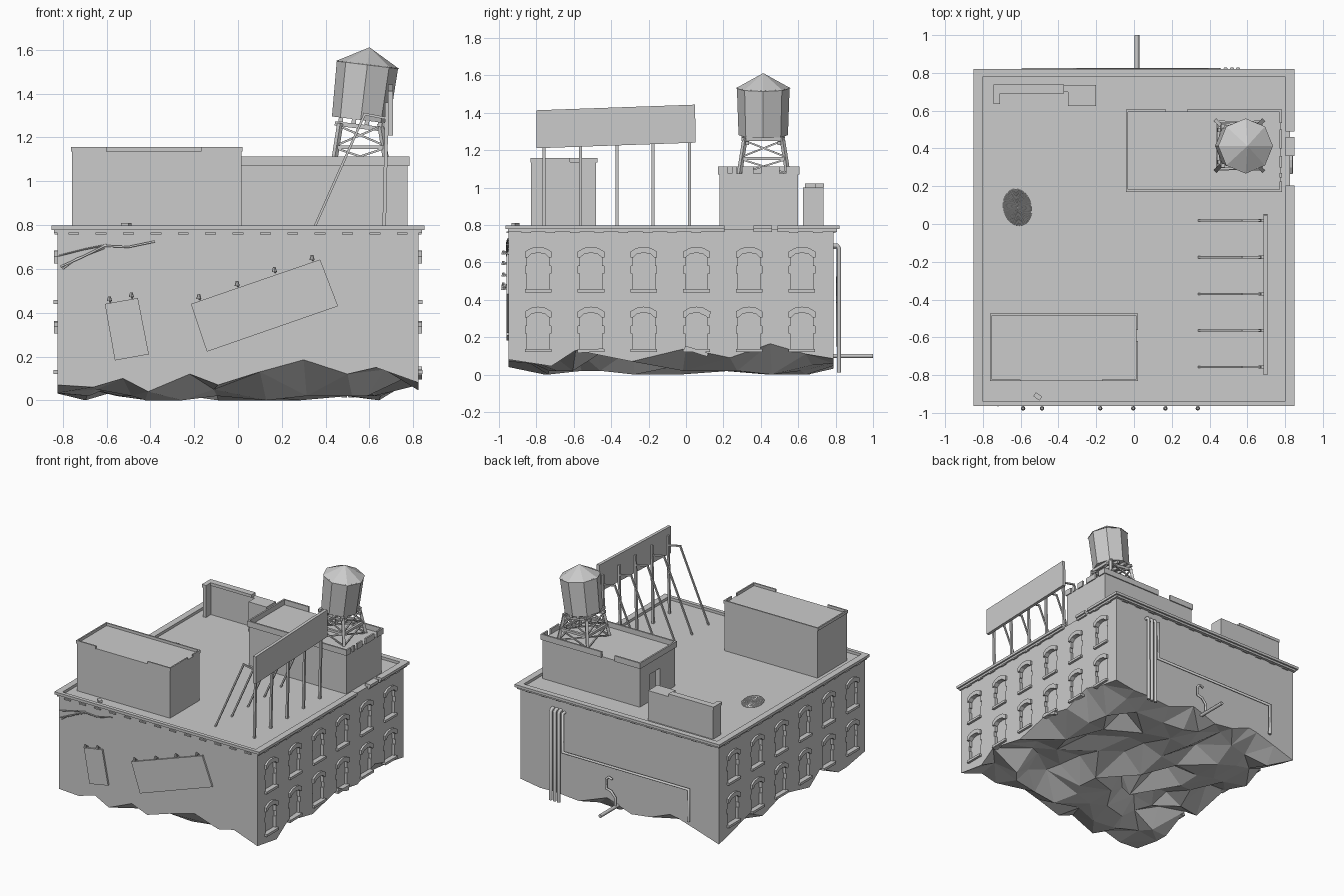
import bpy, bmesh, math, random
from mathutils import Vector, Matrix

if "Cube" in bpy.data.objects:
    bpy.data.objects.remove(bpy.data.objects["Cube"])
random.seed(4)
X, Y0, Y1, ROOF = 0.825, -0.948, 0.788, 0.778

def finish(name, bm):
    bmesh.ops.recalc_face_normals(bm, faces=bm.faces)
    me = bpy.data.meshes.new(name)
    bm.to_mesh(me)
    bm.free()
    ob = bpy.data.objects.new(name, me)
    bpy.context.collection.objects.link(ob)
    return ob

def add_box(bm, x0, x1, y0, y1, z0, z1, rot=None):
    m = Matrix.Translation(((x0+x1)/2, (y0+y1)/2, (z0+z1)/2))
    if rot:
        m = m @ rot
    bmesh.ops.create_cube(bm, size=1, matrix=m @ Matrix.Diagonal((x1-x0, y1-y0, z1-z0, 1)))

def boxes(name, items):
    bm = bmesh.new()
    for b in items:
        add_box(bm, *b)
    return finish(name, bm)

def add_beam(bm, a, b, w):
    a, b = Vector(a), Vector(b)
    d = b - a
    m = Matrix.Translation((a+b)/2) @ d.to_track_quat('Z', 'Y').to_matrix().to_4x4()
    bmesh.ops.create_cube(bm, size=1, matrix=m @ Matrix.Diagonal((w, w, d.length, 1)))

def beams(name, items):
    bm = bmesh.new()
    for a, b, w in items:
        add_beam(bm, a, b, w)
    return finish(name, bm)

def add_prism(bm, a, b):
    # solid between two matching outlines
    va, vb = [bm.verts.new(p) for p in a], [bm.verts.new(p) for p in b]
    bm.faces.new(va)
    bm.faces.new(vb[::-1])
    for i in range(len(a)):
        j = (i+1) % len(a)
        bm.faces.new((va[i], vb[i], vb[j], va[j]))

def pipe(name, pts, r, res=1):
    cu = bpy.data.curves.new(name, 'CURVE')
    cu.dimensions, cu.bevel_depth, cu.bevel_resolution, cu.use_fill_caps = '3D', r, res, True
    sp = cu.splines.new('POLY')
    sp.points.add(len(pts)-1)
    for p, c in zip(sp.points, pts):
        p.co = (*c, 1)
    ob = bpy.data.objects.new(name, cu)
    bpy.context.collection.objects.link(ob)
    bpy.ops.object.select_all(action='DESELECT')
    ob.select_set(True)
    bpy.context.view_layer.objects.active = ob
    bpy.ops.object.convert(target='MESH')

def cut(ob, cutter):
    mod = ob.modifiers.new("cut", 'BOOLEAN')
    mod.operation, mod.object, mod.solver = 'DIFFERENCE', cutter, 'EXACT'
    bpy.context.view_layer.objects.active = ob
    bpy.ops.object.modifier_apply(modifier=mod.name)

# main block with torn, rocky underside
xs = [-X, -.66, -.525, -.41, -.22, -.09, .10, .30, .50, .63, X]
front = [.07, .06, .10, .04, .12, .07, .13, .185, .12, .15, .08]
ys = [Y0, -.72, -.59, -.44, -.29, 0, .235, .45, .64, Y1]
right = [.08, .045, .13, .10, .07, .14, .09, .165, .11, .085]
NX, NY = len(xs)-1, len(ys)-1
bm = bmesh.new()
v = {}
for i, x in enumerate(xs):
    for j, y in enumerate(ys):
        z = random.choice((0.0, .02, .05, .10, .14))
        if j == 0: z = front[i]
        elif i == NX: z = right[j]
        elif i == 0 or j == NY: z = random.uniform(.02, .15)
        dx = random.uniform(-.04, .04) if 0 < i < NX and j else 0
        dy = random.uniform(-.04, .04) if 0 < j < NY and i < NX else 0
        v[i, j] = bm.verts.new((x+dx, y+dy, z))
for i in range(NX):
    for j in range(NY):
        bm.faces.new((v[i, j], v[i, j+1], v[i+1, j+1], v[i+1, j]))
bmesh.ops.triangulate(bm, faces=bm.faces[:])
ext = bmesh.ops.extrude_edge_only(bm, edges=[e for e in bm.edges if e.is_boundary])
for w in ext['geom']:
    if isinstance(w, bmesh.types.BMVert):
        w.co.z = ROOF
bmesh.ops.edgeloop_fill(bm, edges=[e for e in bm.edges if e.is_boundary])
building = finish("building_block", bm)

# windows on both long sides: toothed recess, raised arched head and sill
def mirrored(half):
    return half + [(-y, z) for y, z in reversed(half) if y > 0]
opening = mirrored([(.06, .01), (.06, .10), (.069, .10), (.069, .14), (.06, .14), (.06, .19),
                    (.036, .207), (0, .213)])
head = mirrored([(.072, .185), (.072, .217), (.038, .237), (0, .243)])[:7] + \
    [(-.058, .185), (-.036, .205), (0, .211), (.036, .205), (.058, .185)]
hb, sb, cb = bmesh.new(), bmesh.new(), bmesh.new()
for s in (-1, 1):
    for k in range(6):
        for zb in (.12, .44):
            yc = -.79 + .282*k
            at = lambda prof, x: [(s*x, yc+p, zb+q) for p, q in prof]
            add_prism(hb, at(head, X-.02), at(head, X+.014))
            add_prism(cb, at(opening, X-.022), at(opening, X+.05))
            add_box(sb, s*X-.018, s*X+.018, yc-.071, yc+.071, zb, zb+.018)
finish("window_heads", hb)
finish("window_sills", sb)
cutter = finish("window_cutter", cb)
cut(building, cutter)
bpy.data.objects.remove(cutter)
tilt = lambda deg, ax: Matrix.Rotation(math.radians(deg), 4, ax)
boxes("fallen_stones", [(.80, .84, -.58, -.44, .12, .135, tilt(4, 'X')),
                        (.815, .84, -.01, .12, .115, .135, tilt(-18, 'X')),
                        (.81, .838, .08, .13, .315, .345, tilt(-20, 'X')),
                        (-.53, -.49, -.925, -.90, .795, .81, tilt(-35, 'Z'))])

# cornice with broken gaps on the right, and dentils
corn = []
for z0, z1, o in ((.763, .78, .014), (.778, .798, .026)):
    xo = X + o
    corn += [(-xo, xo, Y0-o+.01, Y0+.012, z0, z1), (-xo, xo, Y1-.01, Y1+o+.006, z0, z1),
             (-xo, -X+.022, Y0, Y1, z0, z1)]
    corn += [(X-.022, xo, a, b, z0, z1) for a, b in ((Y0, .205), (.36, .46), (.49, Y1))]
boxes("cornice", corn)
dent = [(x-.025, x+.025, y-.012, y+.012, .756, .766)
        for y in (Y0, Y1) for x in [-.75+.125*i for i in range(13)]]
dent += [(s*X-.012, s*X+.012, -.88+.13*i, -.83+.13*i, .756, .766)
         for s in (-1, 1) for i in range(13) if s < 0 or i not in (8, 9, 10)]
boxes("cornice_dentils", dent)

# roof houses with thin raised rims
def rim(x0, x1, y0, y1, z0, z1, t, gaps):
    out = []
    for side, lo, hi in (('f', x0, x1), ('b', x0, x1), ('l', y0, y1), ('r', y0, y1)):
        cuts = [lo] + [c for g in gaps.get(side, []) for c in g] + [hi]
        for a, b in zip(cuts[::2], cuts[1::2]):
            out.append({'f': (a, b, y0, y0+t, z0, z1), 'b': (a, b, y1-t, y1, z0, z1),
                        'l': (x0, x0+t, a, b, z0, z1), 'r': (x1-t, x1, a, b, z0, z1)}[side])
    return out
boxes("front_roof_house", [(-.757, .015, -.828, -.48, .77, 1.137)])
boxes("front_roof_house_rim", rim(-.763, .02, -.832, -.474, 1.135, 1.157, .01,
      {'f': [(-.60, -.17)], 'r': [(-.62, -.56)]}))
house = boxes("back_roof_house", [(-.035, .775, .178, .598, .77, 1.075)])
door = boxes("door_cutter", [(-.1, 0.0, .36, .48, .785, .98)])
cut(house, door)
bpy.data.objects.remove(door)
boxes("back_roof_house_rim", rim(-.043, .783, .17, .606, 1.07, 1.113, .012,
      {'b': [(.17, .28)], 'r': [(.225, .245), (.27, .30), (.36, .40), (.5, .535)]}))

# broken shed at the back left
boxes("broken_shed", [(-.35, -.20, .625, .735, .77, 1.0), (-.74, -.35, .70, .735, .77, 1.0),
                      (-.74, -.715, .64, .735, .77, 1.0), (-.745, -.37, .69, .738, 1.0, 1.022),
                      (-.745, -.71, .635, .735, 1.0, 1.022)])

# tightly coiled rope on the roof
coil = []
for i in range(15*26):
    a, r = 2*math.pi*i/26, .004 + .072*i/(15*26)
    coil.append((-.617+r*math.cos(a), .09+1.28*r*math.sin(a)-.15*r*math.cos(a), ROOF+.004))
pipe("roof_coil", coil, .003, 1)

# billboard on posts with bent back braces
bm = bmesh.new()
face = [(-.80, 1.21), (.052, 1.24), (.048, 1.443), (-.80, 1.413)]
add_prism(bm, [(.685, y, z) for y, z in face], [(.708, y, z) for y, z in face])
finish("billboard_panel", bm)
post, brace = [], []
for k in range(5):
    y = -.758 + .194*k
    post.append(((.667, y, .77), (.68, y, 1.36), .016))
    brace += [((.34, y, .77), (.58, y, 1.31), .011), ((.572, y, 1.308), (.69, y, 1.285), .011)]
beams("billboard_posts", post)
beams("billboard_braces", brace)

# leaning eight-sided water tank on a trestle
tw = Matrix.Translation((.56, .413, 1.28)) @ tilt(7, 'Y')
def cone(name, r1, r2, z0, z1):
    bm = bmesh.new()
    bmesh.ops.create_cone(bm, cap_ends=True, segments=8, radius1=r1, radius2=r2, depth=z1-z0,
                          matrix=tw @ Matrix.Translation((0, 0, (z0+z1)/2)))
    finish(name, bm)
cone("water_tank", .132, .141, 0, .256)
cone("tank_roof", .146, .002, .253, .333)
bm = bmesh.new()
for o in (-.09, -.03, .03, .09):
    add_box(bm, o-.01, o+.01, -.115, .115, -.02, 0)
for o in (-.085, .085):
    add_box(bm, -.115, .115, o-.01, o+.01, -.04, -.02)
bmesh.ops.transform(bm, matrix=tw, verts=bm.verts)
finish("tank_platform", bm)
def leg(sx, sy, t):
    return Vector((.558+sx*(.122-.03*t), .415+sy*(.13-.03*t), 1.07+.19*t))
tr = []
corners = [(-1, -1), (1, -1), (1, 1), (-1, 1)]
for c, d in zip(corners, corners[1:]+corners[:1]):
    tr.append((leg(*c, 0), leg(*c, 1.02), .02))
    tr.append((leg(*c, .45), leg(*d, .45), .018))
    for a, b in ((.02, .42), (.5, .95)):
        tr += [(leg(*c, a), leg(*d, b), .009), (leg(*d, a), leg(*c, b), .009)]
beams("tank_trestle", tr)

# tilted wall signs with small lamps on the front
signs = [[(-.608, .44), (-.457, .467), (-.407, .21), (-.562, .182)],
         [(-.215, .44), (.375, .643), (.457, .43), (-.142, .222)]]
bm = bmesh.new()
for s in signs:
    add_prism(bm, [(x, Y0+.004, z) for x, z in s], [(x, Y0-.013, z) for x, z in s])
finish("wall_signs", bm)
bm = bmesh.new()
for x, z in ((-.583, .45), (-.483, .468), (-.175, .46), (0, .52), (.17, .583), (.342, .638)):
    add_beam(bm, (x, Y0, z), (x-.004, Y0-.028, z+.022), .007)
    bmesh.ops.create_cone(bm, cap_ends=True, segments=8, radius1=.012, radius2=.006, depth=.022,
                          matrix=Matrix.Translation((x-.004, Y0-.028, z+.014)))
finish("sign_lamps", bm)

# loose cables across the front wall
pipe("loose_cable_1", [(-.81, Y0-.004, .61), (-.72, Y0-.012, .65), (-.61, Y0-.006, .705),
                       (-.50, Y0-.01, .70), (-.38, Y0-.004, .725)], .005)
pipe("loose_cable_2", [(-.80, Y0-.004, .60), (-.74, Y0-.01, .645), (-.61, Y0-.004, .695)], .004)
pipe("loose_cable_3", [(-.82, Y0-.004, .66), (-.70, Y0-.01, .69), (-.60, Y0-.004, .71)], .004)

# pipes on the back wall
for i, x in enumerate((.485, .518, .55)):
    pipe("down_pipe_%d" % (i+1), [(x, Y1-.01, .69), (x, Y1+.02, .69), (x, Y1+.03, .675),
                                  (x, Y1+.03, .012)], .013)
pipe("long_pipe", [(.455, Y1-.01, .68), (.455, Y1+.025, .68), (.455, Y1+.025, .39),
                   (-.59, Y1+.025, .39), (-.59, Y1+.025, .15)], .012)
pipe("outlet_pipe", [(.015, Y1-.02, .10), (.015, 1.0, .10)], .013)
pipe("hook_pipe", [(.015, Y1+.03, .10), (.015, Y1+.03, .17), (.05, Y1+.03, .21), (.09, Y1+.03, .22),
                   (.09, Y1+.03, .29), (.07, Y1+.03, .31), (.04, Y1+.03, .30)], .009)
